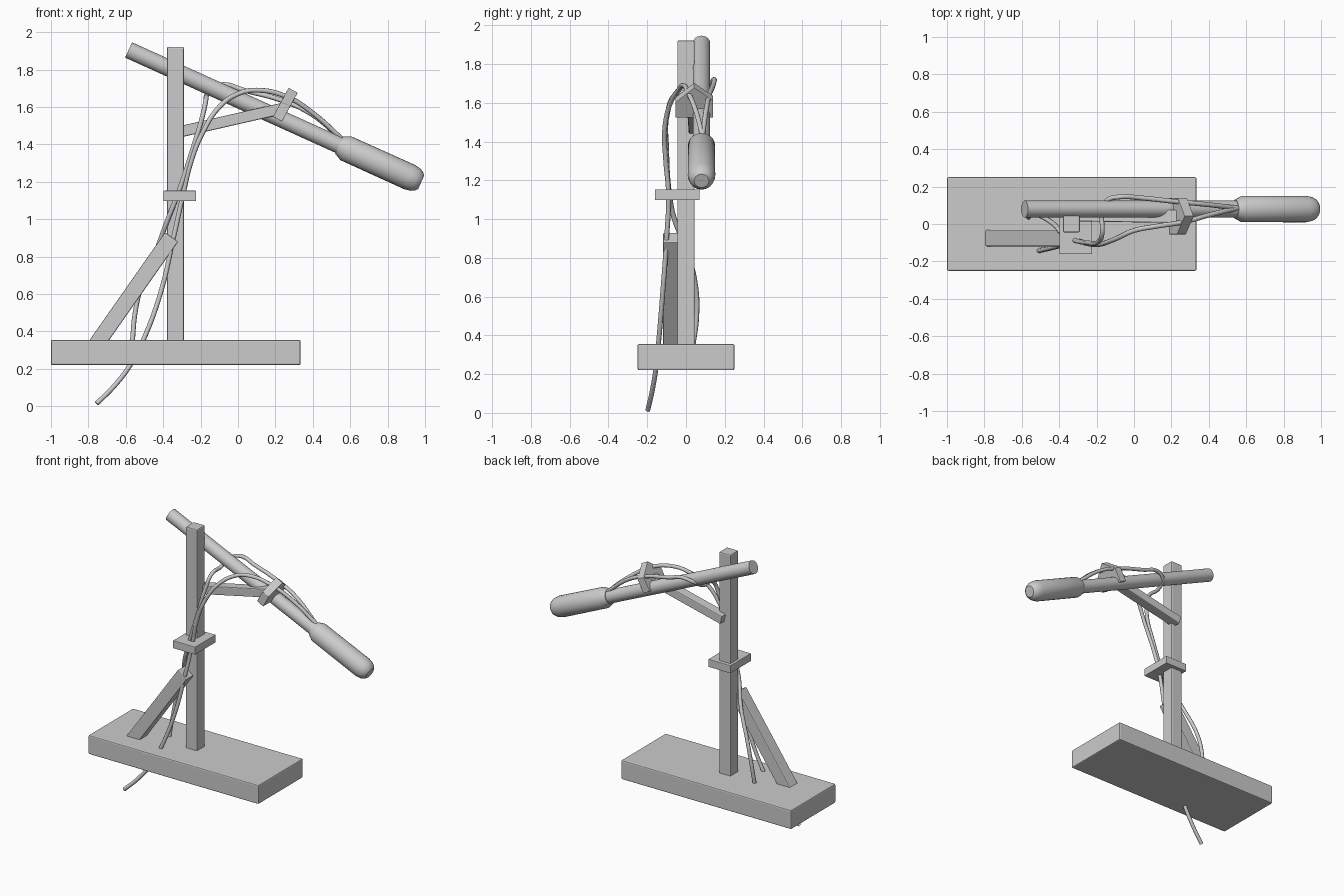
import bpy, math
from mathutils import Vector, Matrix

if "Cube" in bpy.data.objects:
    bpy.data.objects.remove(bpy.data.objects["Cube"])


def make(name, verts, faces, smooth=False, bevel=0.0):
    me = bpy.data.meshes.new(name)
    me.from_pydata(verts, [], faces)
    ob = bpy.data.objects.new(name, me)
    bpy.context.collection.objects.link(ob)
    bpy.ops.object.select_all(action='DESELECT')
    ob.select_set(True)
    bpy.context.view_layer.objects.active = ob
    if smooth:
        bpy.ops.object.shade_smooth_by_angle(angle=math.radians(35))
    if bevel:
        m = ob.modifiers.new("edge", 'BEVEL')
        m.width, m.segments = bevel, 2
    return ob


def frame(a, b):
    """Matrix at a with local z towards b, local x along world y, local y upwards."""
    z = (Vector(b) - Vector(a)).normalized()
    x = Vector((0, 1, 0))
    x = (x - z * x.dot(z)).normalized()
    y = z.cross(x)
    m = Matrix((x, y, z)).transposed().to_4x4()
    m.translation = Vector(a)
    return m


def rings(name, a, b, sections, smooth=False, bevel=0.0):
    """Skin a list of (distance, outline) sections along the axis a-b."""
    m = frame(a, b)
    n = len(sections[0][1])
    verts = [m @ Vector((p[0], p[1], d)) for d, o in sections for p in o]
    faces = [tuple(range(n))[::-1],
             tuple(range((len(sections) - 1) * n, len(sections) * n))]
    for k in range(len(sections) - 1):
        for i in range(n):
            j = (i + 1) % n
            faces.append((k * n + i, k * n + j, (k + 1) * n + j, (k + 1) * n + i))
    return make(name, verts, faces, smooth, bevel)


def beam(name, a, b, w, h, bevel=0.006):
    o = [(-w / 2, -h / 2), (w / 2, -h / 2), (w / 2, h / 2), (-w / 2, h / 2)]
    return rings(name, a, b, [(0, o), ((Vector(b) - Vector(a)).length, o)], bevel=bevel)


def lathe(name, a, b, profile, n=24):
    circ = [(math.cos(2 * math.pi * i / n), math.sin(2 * math.pi * i / n)) for i in range(n)]
    return rings(name, a, b, [(d, [(r * c, r * s) for c, s in circ]) for d, r in profile], True)


def cable(name, pts, r=0.013):
    cu = bpy.data.curves.new(name, 'CURVE')
    cu.dimensions = '3D'
    cu.bevel_depth, cu.bevel_resolution, cu.use_fill_caps = r, 2, True
    cu.resolution_u = 6
    sp = cu.splines.new('BEZIER')
    sp.bezier_points.add(len(pts) - 1)
    for bp, p in zip(sp.bezier_points, pts):
        bp.co = p
        bp.handle_left_type = bp.handle_right_type = 'AUTO'
    ob = bpy.data.objects.new(name, cu)
    bpy.context.collection.objects.link(ob)


# base plank, post and cable collar
beam("base", (-1, 0, 0.2875), (0.335, 0, 0.2875), 0.5, 0.135, 0.008)
beam("post", (-0.335, 0, 0.3), (-0.335, 0, 1.922), 0.09, 0.09, 0.008)
beam("collar", (-0.398, -0.045, 1.125), (-0.224, -0.045, 1.125), 0.23, 0.055, 0.003)

# diagonal support and upper arm brace
beam("lower_brace", (-0.80, -0.075, 0.27), (-0.355, -0.075, 0.905), 0.088, 0.086)
beam("upper_brace", (-0.335, 0.05, 1.462), (0.25, 0.04, 1.595), 0.07, 0.06)

# round boom and thicker head
A, B = (-0.585, 0.08, 1.905), (0.98, 0.08, 1.197)
lathe("boom", A, B, [(0, 0.045), (1.26, 0.045)])
lathe("boom_head", A, B, [(1.235, 0.05), (1.275, 0.07), (1.65, 0.071), (1.685, 0.064),
                          (1.705, 0.053), (1.717, 0.038)])

# house-shaped clamp around the boom
house = [(-0.055, -0.088), (0.14, -0.088), (0.14, 0.012), (0.042, 0.088), (-0.055, 0.002)]
rings("clamp", (0.229, 0, 1.626), (0.277, 0, 1.600), [(0, house), (0.055, house)], bevel=0.002)

# two cables running from the base up to the head
cable("front_cable", [(-0.755, -0.197, 0.015), (-0.66, -0.175, 0.11), (-0.57, -0.155, 0.23),
                      (-0.495, -0.14, 0.38), (-0.41, -0.12, 0.62), (-0.345, -0.10, 0.9),
                      (-0.295, -0.09, 1.125), (-0.25, -0.105, 1.31), (-0.19, -0.11, 1.46),
                      (-0.10, -0.08, 1.60), (0.0, -0.035, 1.67), (0.1, -0.015, 1.69),
                      (0.26, 0.01, 1.655), (0.41, 0.05, 1.56), (0.555, 0.085, 1.43)])
cable("rear_cable", [(-0.565, 0.035, 0.34), (-0.55, 0.055, 0.5), (-0.515, 0.05, 0.65),
                     (-0.43, 0.0, 0.85), (-0.375, -0.06, 1.0), (-0.325, -0.085, 1.125),
                     (-0.25, -0.10, 1.35), (-0.19, -0.095, 1.55), (-0.17, -0.05, 1.645),
                     (-0.17, 0.05, 1.655), (-0.145, 0.125, 1.70), (-0.075, 0.145, 1.72),
                     (0.03, 0.14, 1.69), (0.22, 0.12, 1.64), (0.38, 0.105, 1.57),
                     (0.555, 0.085, 1.43)])
